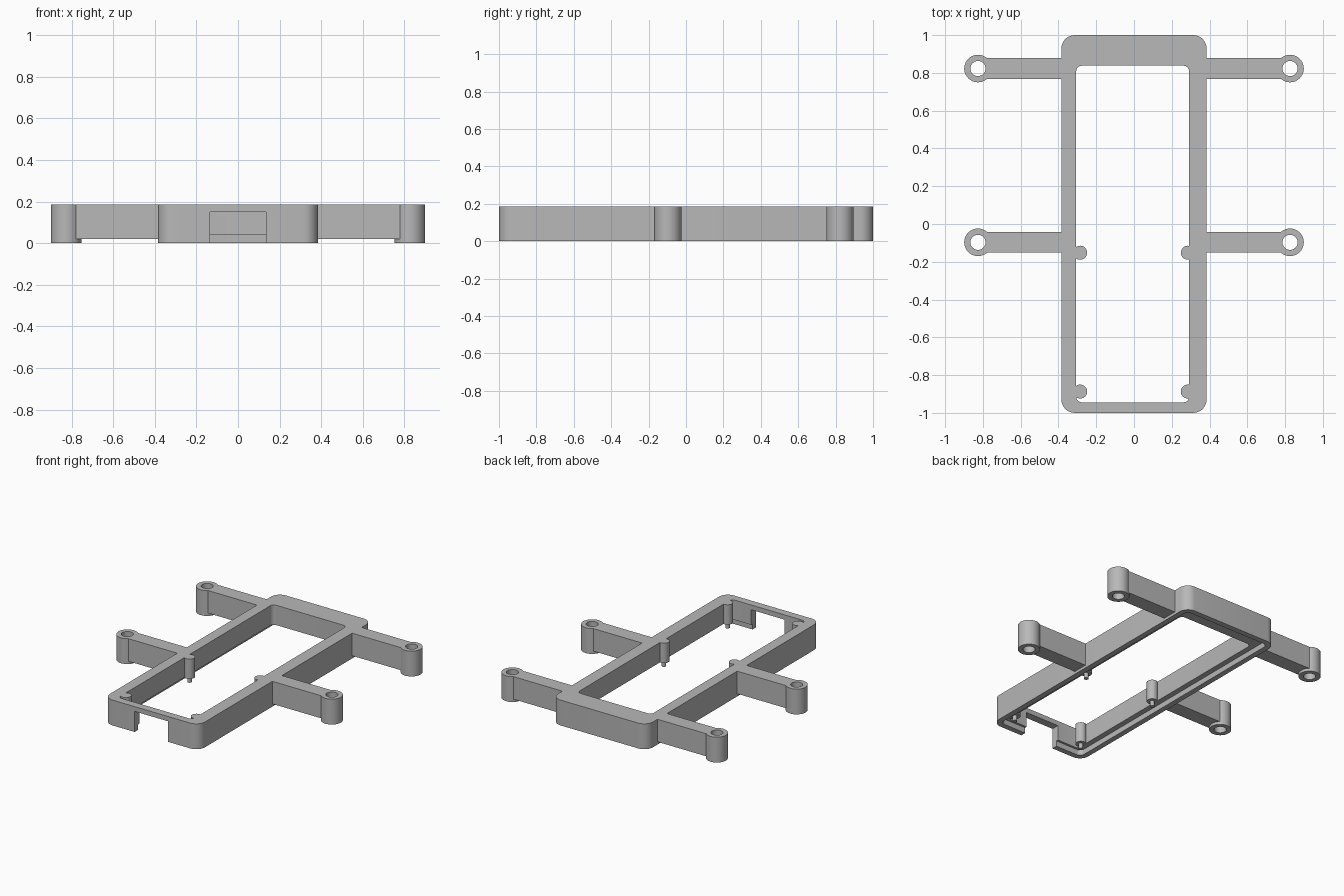
import bpy, bmesh, math

if "Cube" in bpy.data.objects:
    bpy.data.objects.remove(bpy.data.objects["Cube"], do_unlink=True)

grey = bpy.data.materials.new("plain grey")
grey.use_nodes = True
grey.diffuse_color = (0.48, 0.48, 0.48, 1)
grey.node_tree.nodes["Principled BSDF"].inputs["Base Color"].default_value = grey.diffuse_color

TOP = 0.185      # overall height
LEDGE = 0.04     # depth of the pocket underneath


def finish(bm, name, smooth=True):
    bmesh.ops.recalc_face_normals(bm, faces=bm.faces)
    mesh = bpy.data.meshes.new(name)
    bm.to_mesh(mesh)
    bm.free()
    mesh.materials.append(grey)
    obj = bpy.data.objects.new(name, mesh)
    bpy.context.collection.objects.link(obj)
    if smooth:
        bpy.ops.object.select_all(action='DESELECT')
        obj.select_set(True)
        bpy.context.view_layer.objects.active = obj
        bpy.ops.object.shade_smooth_by_angle(angle=math.radians(30))
    return obj


def box(name, x0, x1, y0, y1, z0, z1):
    bm = bmesh.new()
    bmesh.ops.create_cube(bm, size=1)
    for v in bm.verts:
        v.co = ((x0 + x1) / 2 + v.co.x * (x1 - x0),
                (y0 + y1) / 2 + v.co.y * (y1 - y0),
                (z0 + z1) / 2 + v.co.z * (z1 - z0))
    return finish(bm, name, False)


def rounded_rect(x0, x1, y0, y1, r, steps=8):
    corners = [(x1 - r, y1 - r), (x0 + r, y1 - r), (x0 + r, y0 + r), (x1 - r, y0 + r)]
    return [(cx + r * math.cos((q + i / steps) * math.pi / 2),
             cy + r * math.sin((q + i / steps) * math.pi / 2))
            for q, (cx, cy) in enumerate(corners) for i in range(steps + 1)]


def circle(cx, cy, r, n=40):
    return [(cx + r * math.cos(math.tau * i / n), cy + r * math.sin(math.tau * i / n))
            for i in range(n)]


def loft(name, layers, closed):
    """Skin a list of (outline, z); closed joins last to first, otherwise ends are capped."""
    bm = bmesh.new()
    rings = [[bm.verts.new((x, y, z)) for x, y in pts] for pts, z in layers]
    pairs = list(zip(rings, rings[1:]))
    if closed:
        pairs.append((rings[-1], rings[0]))
    else:
        bm.faces.new(rings[0])
        bm.faces.new(rings[-1])
    for a, b in pairs:
        for i in range(len(a)):
            j = (i + 1) % len(a)
            bm.faces.new((a[i], a[j], b[j], b[i]))
    return finish(bm, name)


# Main frame with a stepped pocket underneath
outer = rounded_rect(-0.384, 0.384, -1, 1, 0.07)
inner = rounded_rect(-0.306, 0.292, -0.944, 0.838, 0.03)
pocket = rounded_rect(-0.345, 0.345, -0.96, 0.96, 0.035)
frame = loft("frame", [(outer, 0), (outer, TOP), (inner, TOP),
                       (inner, LEDGE), (pocket, LEDGE), (pocket, 0)], True)

# Front opening
cutter = box("opening_cutter", -0.135, 0.135, -1.1, -0.8, -0.1, 0.15)
cutter.hide_render = True
cutter.hide_set(True)
cut = frame.modifiers.new("front_opening", 'BOOLEAN')
cut.operation = 'DIFFERENCE'
cut.solver = 'EXACT'
cut.object = cutter
bpy.context.view_layer.objects.active = frame
bpy.ops.object.modifier_apply(modifier=cut.name)
bpy.data.objects.remove(cutter, do_unlink=True)

for side, s in (("left", 1), ("right", -1)):
    # Mounting arms ending in screw bosses
    for place, y in (("back", 0.823), ("middle", -0.097)):
        x0, x1 = sorted((s * 0.38, s * 0.78))
        box(f"{place}_{side}_arm", x0, x1, y - 0.055, y + 0.055, 0.02, TOP)
        wall, hole = circle(s * 0.826, y, 0.073), circle(s * 0.826, y, 0.04)
        loft(f"{place}_{side}_boss", [(wall, 0), (wall, TOP), (hole, TOP), (hole, 0)], True)
    # Inner posts with locating pins
    for place, y in (("middle", -0.152), ("front", -0.887)):
        x = s * 0.285
        post, pin = circle(x, y, 0.037), circle(x, y, 0.015)
        loft(f"{place}_{side}_post", [(post, TOP), (post, LEDGE), (pin, LEDGE), (pin, 0.002)], False)
